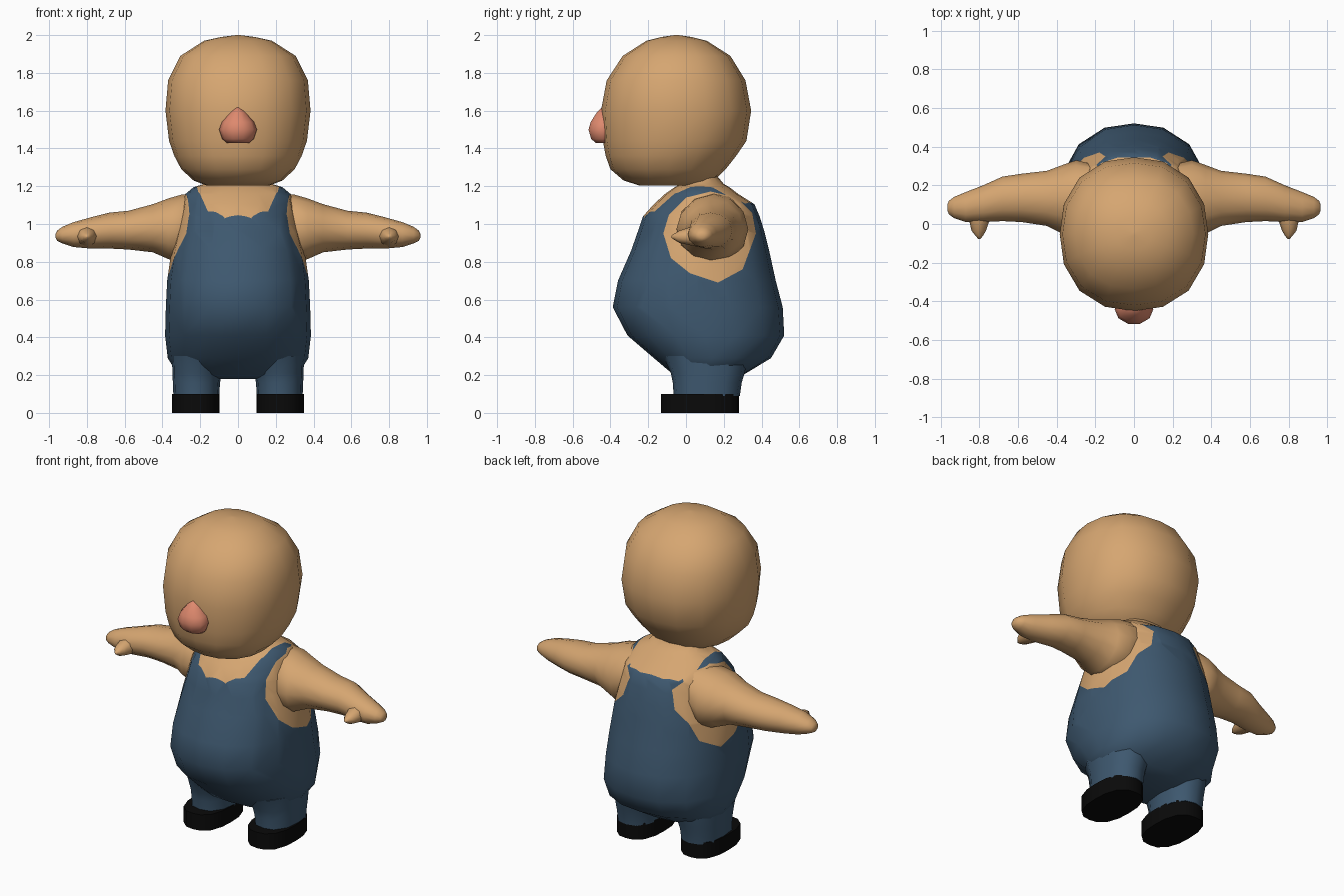
import bpy, bmesh, math
from mathutils import Vector

if "Cube" in bpy.data.objects:
    bpy.data.objects.remove(bpy.data.objects["Cube"])


def material(name, color):
    m = bpy.data.materials.new(name)
    m.diffuse_color = (*color, 1)
    m.use_nodes = True
    m.node_tree.nodes["Principled BSDF"].inputs["Base Color"].default_value = m.diffuse_color
    return m


SKIN = material("tan skin", (0.67, 0.38, 0.165))
BLUE = material("denim blue", (0.048, 0.098, 0.16))
BLACK = material("black rubber", (0.003, 0.003, 0.003))
PINK = material("pink nose", (0.73, 0.25, 0.155))


def finish(name, bm, mats, angle=60, mirror=False):
    bmesh.ops.recalc_face_normals(bm, faces=bm.faces[:])
    me = bpy.data.meshes.new(name)
    bm.to_mesh(me)
    bm.free()
    for m in mats:
        me.materials.append(m)
    ob = bpy.data.objects.new(name, me)
    bpy.context.collection.objects.link(ob)
    bpy.ops.object.select_all(action='DESELECT')
    ob.select_set(True)
    bpy.context.view_layer.objects.active = ob
    bpy.ops.object.shade_smooth_by_angle(angle=math.radians(angle))
    if mirror:
        ob.modifiers.new("mirror", 'MIRROR')
    return ob


def loft(rings, n=16, power=2.3, along_x=False):
    """Skin rounded rings (t, u_min, u_max, v_min, v_max) stacked along z or x."""
    bm = bmesh.new()
    loops = []
    for t, u0, u1, v0, v1 in rings:
        loop = []
        for i in range(n):
            a = 2 * math.pi * i / n
            c, s = math.cos(a), math.sin(a)
            k = (abs(c) ** power + abs(s) ** power) ** (-1 / power)
            u = (u0 + u1) / 2 + (u1 - u0) / 2 * c * k
            v = (v0 + v1) / 2 + (v1 - v0) / 2 * s * k
            loop.append(bm.verts.new((t, u, v) if along_x else (u, v, t)))
        loops.append(loop)
    for a, b in zip(loops, loops[1:]):
        for i in range(n):
            j = (i + 1) % n
            bm.faces.new((a[i], a[j], b[j], b[i]))
    bm.faces.new(loops[0])
    bm.faces.new(loops[-1])
    return bm


def sym(rings):
    """Rings (z, half_width, y_min, y_max) centred on x = 0."""
    return [(z, -w, w, y0, y1) for z, w, y0, y1 in rings]


def cut_patch(bm, faces, outline, index):
    """Cut a convex outline (3D points, plus its extrusion axis) and colour the inside."""
    pts, axis = outline
    mid = sum(pts, Vector()) / len(pts)
    for p, q in zip(pts, pts[1:] + pts[:1]):
        no = (q - p).cross(axis).normalized()
        if no.dot(mid - p) < 0:
            no = -no
        geom = set(faces)
        for f in faces:
            geom.update(f.edges)
            geom.update(f.verts)
        out = bmesh.ops.bisect_plane(bm, geom=list(geom), dist=1e-4,
                                     plane_co=p, plane_no=no)["geom"]
        faces = [f for f in out if isinstance(f, bmesh.types.BMFace)
                 and no.dot(f.calc_center_median() - p) > 0]
    for f in faces:
        f.material_index = index


# torso with overalls; arm holes and neckline are cut into the surface
torso = loft(sym([
    (0.18, 0.16, 0.00, 0.25), (0.205, 0.32, -0.07, 0.31), (0.29, 0.372, -0.17, 0.45),
    (0.41, 0.386, -0.31, 0.52), (0.56, 0.382, -0.388, 0.512), (0.70, 0.375, -0.36, 0.475),
    (0.86, 0.352, -0.29, 0.44), (0.96, 0.328, -0.255, 0.415), (1.04, 0.308, -0.228, 0.39),
    (1.105, 0.295, -0.17, 0.362), (1.16, 0.277, -0.11, 0.275), (1.195, 0.235, -0.06, 0.23),
    (1.212, 0.18, -0.03, 0.20), (1.26, 0.14, -0.02, 0.16), (1.34, 0.12, -0.02, 0.14)]))
hole = [Vector((0, y, z)) for y, z in (
    (0.17, 0.69), (0.30, 0.76), (0.37, 0.95), (0.35, 1.06), (0.27, 1.14), (0.13, 1.172),
    (0.0, 1.14), (-0.09, 1.05), (-0.12, 0.95), (-0.08, 0.82), (0.02, 0.74))]
for side in (-1, 1):
    near = [f for f in torso.faces if f.calc_center_median().x * side > 0.15
            and f.calc_center_median().z > 0.6]
    cut_patch(torso, near, (hole, Vector((1, 0, 0))), 1)
half = [(0.07, -0.222), (0.16, -0.165), (0.21, -0.04), (0.225, 0.1),
        (0.225, 0.22), (0.17, 0.315), (0.08, 0.345)]
neck = [Vector((x, y, 0)) for x, y in half] + [Vector((-x, y, 0)) for x, y in half[::-1]]
upper = [f for f in torso.faces if f.calc_center_median().z > 0.98]
cut_patch(torso, upper, (neck, Vector((0, 0, 1))), 1)
finish("torso", torso, [BLUE, SKIN])

# head
finish("head", loft(sym([
    (1.205, 0.17, -0.25, 0.10), (1.23, 0.235, -0.33, 0.15), (1.29, 0.30, -0.40, 0.21),
    (1.36, 0.337, -0.425, 0.265), (1.44, 0.365, -0.44, 0.32), (1.60, 0.384, -0.45, 0.345),
    (1.76, 0.37, -0.42, 0.315), (1.89, 0.305, -0.335, 0.235), (1.97, 0.18, -0.21, 0.11),
    (1.99, 0.09, -0.13, 0.03), (2.0, 0.01, -0.06, -0.04)]), power=2.25), [SKIN])

# nose
finish("nose", loft(sym([
    (1.43, 0.06, -0.48, -0.40), (1.45, 0.083, -0.505, -0.38), (1.50, 0.10, -0.52, -0.36),
    (1.54, 0.085, -0.508, -0.36), (1.59, 0.045, -0.475, -0.38), (1.62, 0.01, -0.445, -0.40)]),
    n=10, power=2), [PINK])

# arms, widening into the shoulder
finish("arm", loft([
    (0.22, 0.00, 0.31, 0.84, 1.165), (0.30, -0.05, 0.33, 0.79, 1.155),
    (0.37, -0.05, 0.305, 0.815, 1.135), (0.45, -0.01, 0.275, 0.85, 1.105),
    (0.58, 0.01, 0.26, 0.865, 1.07), (0.68, 0.015, 0.245, 0.87, 1.06),
    (0.78, 0.01, 0.20, 0.87, 1.035), (0.87, 0.01, 0.165, 0.878, 1.01),
    (0.93, 0.03, 0.14, 0.897, 0.985), (0.957, 0.05, 0.12, 0.91, 0.965),
    (0.965, 0.07, 0.10, 0.925, 0.95)], n=12, power=2, along_x=True), [SKIN], mirror=True)

# thumbs: tapering cones pointing forward
thumb = loft([(0.06, 0.74, 0.86, 0.88, 0.99), (0.01, 0.75, 0.85, 0.89, 0.98),
              (-0.035, 0.765, 0.84, 0.90, 0.965), (-0.06, 0.78, 0.82, 0.915, 0.95),
              (-0.078, 0.795, 0.805, 0.928, 0.938)], n=8, power=2)
for v in thumb.verts:
    v.co = (v.co.x, v.co.z, v.co.y)
finish("thumb", thumb, [SKIN], mirror=True)

# trouser legs
finish("trouser_leg", loft([
    (0.09, 0.10, 0.342, -0.065, 0.285), (0.16, 0.095, 0.345, -0.07, 0.295),
    (0.21, 0.085, 0.347, -0.08, 0.31), (0.30, 0.06, 0.35, -0.12, 0.33)],
    n=12, power=2.5), [BLUE], mirror=True)

# shoes
finish("shoe", loft([(0.0, 0.098, 0.35, -0.132, 0.28), (0.10, 0.098, 0.35, -0.132, 0.28)],
                    n=16, power=2.6), [BLACK], angle=40, mirror=True)
